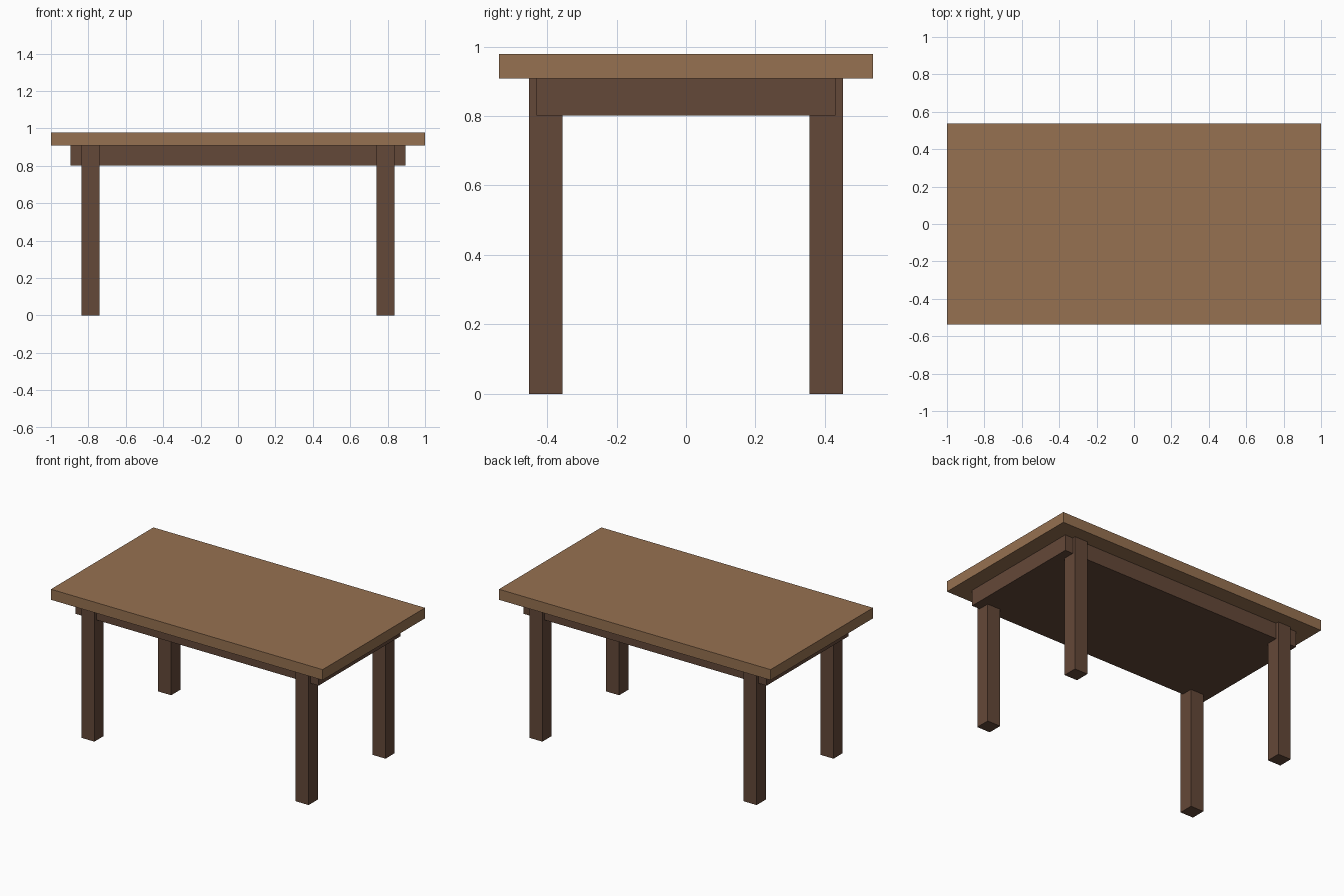
import bpy

cube = bpy.data.objects.get("Cube")
if cube:
    bpy.data.objects.remove(cube, do_unlink=True)


def make_material(name, colour):
    mat = bpy.data.materials.new(name)
    mat.use_nodes = True
    mat.diffuse_color = colour
    mat.node_tree.nodes["Principled BSDF"].inputs["Base Color"].default_value = colour
    return mat


def box(name, centre, size, mat):
    bpy.ops.mesh.primitive_cube_add(size=1, location=centre)
    obj = bpy.context.object
    obj.name = name
    obj.scale = size
    bpy.ops.object.transform_apply(location=False, rotation=False, scale=True)
    obj.data.materials.append(mat)
    return obj


light_wood = make_material("light wood", (0.305, 0.165, 0.082, 1))
dark_wood = make_material("dark wood", (0.127, 0.065, 0.040, 1))

TOP, UNDERSIDE, APRON_BOTTOM = 0.978, 0.908, 0.802

# Tabletop slab
box("tabletop", (0, 0, (TOP + UNDERSIDE) / 2), (2, 1.077, TOP - UNDERSIDE), light_wood)

# Solid apron block under the top
box("apron", (0, 0, (UNDERSIDE + APRON_BOTTOM) / 2),
    (1.79, 0.862, UNDERSIDE - APRON_BOTTOM), dark_wood)

# Four square legs, standing slightly proud of the apron at front and back
for x_name, x in (("left", 1), ("right", -1)):
    for y_name, y in (("front", -1), ("back", 1)):
        box(f"{y_name}_{x_name}_leg", (x * 0.789, y * 0.404, UNDERSIDE / 2),
            (0.096, 0.096, UNDERSIDE), dark_wood)
